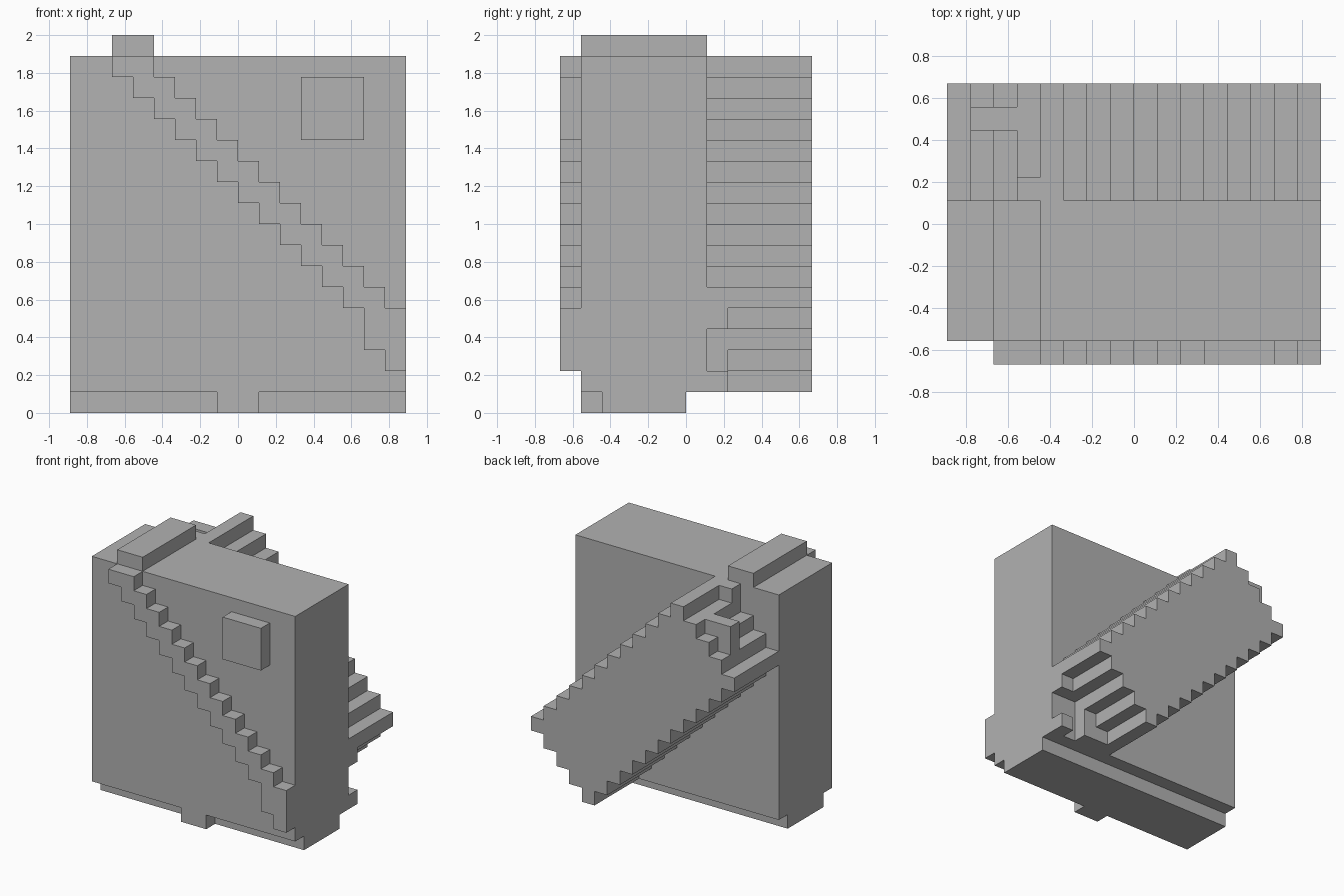
import bpy
import bmesh

UNIT = 1 / 9  # every part sits on a cubic grid of this size

if "Cube" in bpy.data.objects:
    bpy.data.objects.remove(bpy.data.objects["Cube"], do_unlink=True)

grey = bpy.data.materials.new("plain_grey")
grey.use_nodes = True
colour = (0.445, 0.445, 0.445, 1)
grey.diffuse_color = colour
grey.node_tree.nodes["Principled BSDF"].inputs["Base Color"].default_value = colour


def extrude(name, outline, y0, y1):
    """Extrude an x-z outline, in grid units, from y0 to y1."""
    bm = bmesh.new()
    face = bm.faces.new([bm.verts.new((x * UNIT, y0 * UNIT, z * UNIT)) for x, z in outline])
    grown = bmesh.ops.extrude_face_region(bm, geom=[face])
    moved = [v for v in grown["geom"] if isinstance(v, bmesh.types.BMVert)]
    bmesh.ops.translate(bm, verts=moved, vec=(0, (y1 - y0) * UNIT, 0))
    bmesh.ops.recalc_face_normals(bm, faces=bm.faces)
    mesh = bpy.data.meshes.new(name)
    bm.to_mesh(mesh)
    bm.free()
    mesh.materials.append(grey)
    obj = bpy.data.objects.new(name, mesh)
    bpy.context.collection.objects.link(obj)
    return obj


def box(name, x0, x1, y0, y1, z0, z1):
    return extrude(name, [(x0, z0), (x1, z0), (x1, z1), (x0, z1)], y0, y1)


def stepped(name, columns, bottom, top, y0, y1):
    """Stepped slab whose columns run from bottom(k) to top(k)."""
    upper = [(k + s, top(k)) for k in columns for s in (0, 1)]
    lower = [(k + s, bottom(k)) for k in columns for s in (0, 1)]
    outline = []
    for point in upper + lower[::-1]:
        if point not in outline:
            outline.append(point)
    return extrude(name, outline, y0, y1)


# Body and its recessed base
box("body", -8, 8, -5, 1, 1, 17)
box("base", -8, 8, -4, 0, 0, 1)
box("base_front_tab", -1, 1, -5, -4, 0, 1)

# Chest plate and the strap that crosses the front and the top
box("chest_plate", 3, 6, -6, -5, 13, 16)
stepped("front_strap", range(-6, 8),
        lambda k: 10 - k - (k > 5),
        lambda k: 17 if k < -4 else 12 - k, -6, -5)
box("top_strap", -6, -4, -5, 1, 17, 18)

# Diagonal case on the back, with stepped ends
stepped("back_case", range(-8, 8),
        lambda k: max(4 - k, k - 2),
        lambda k: min(13 - k, 21 + k), 1, 6)
box("case_handle", -7, -5, 4, 5, 14, 16)

# Strap pieces showing between the case and the body
box("back_strap_top", -5, -4, 1, 2, 16, 17)
box("back_strap_side", 7, 8, 1, 2, 4, 5)
box("back_strap_lower", 4, 6, 1, 2, 1, 3)
box("back_strap_end", 7, 8, 1, 2, 1, 2)
